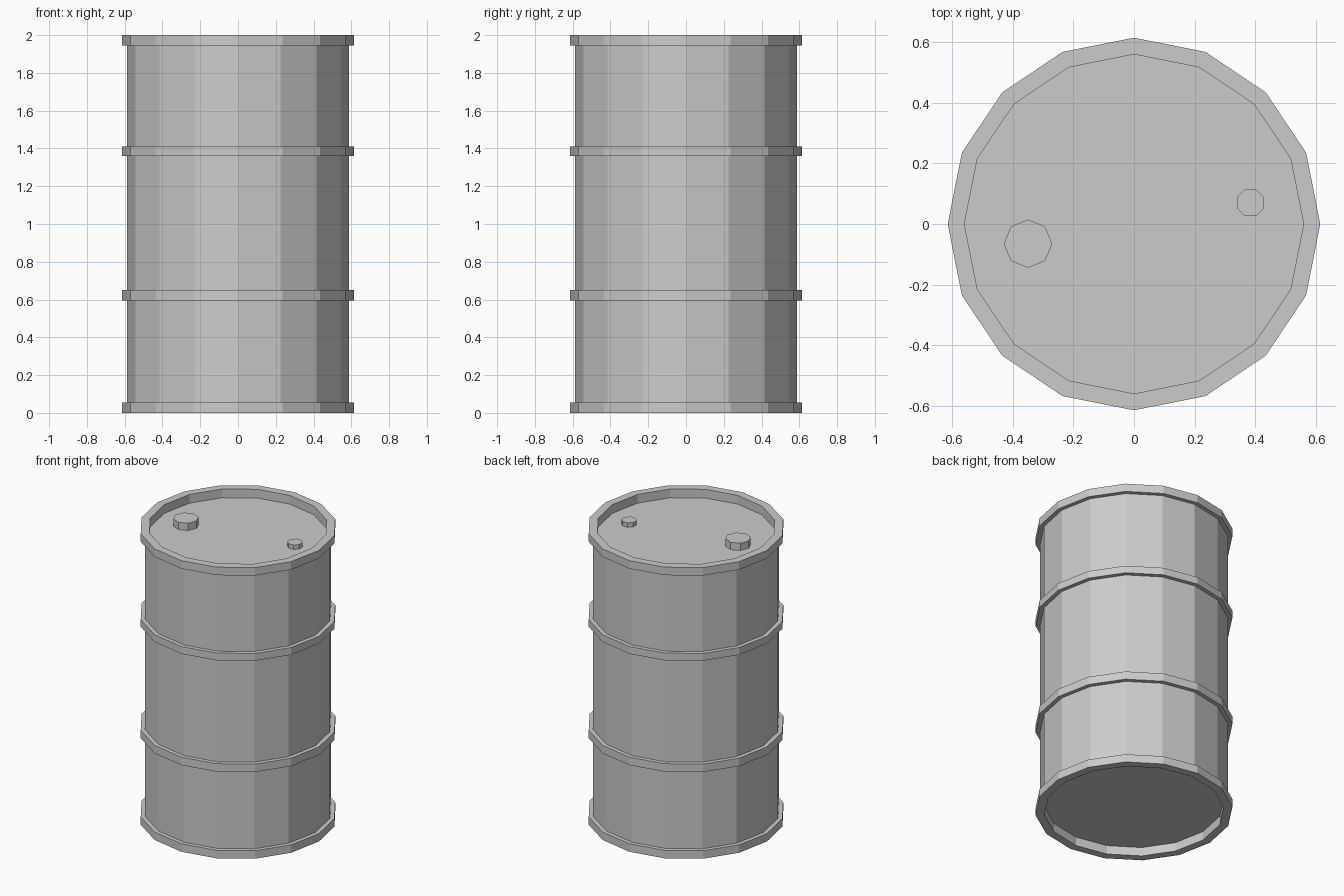
import bpy, bmesh
from math import pi, cos, sin

if "Cube" in bpy.data.objects:
    bpy.data.objects.remove(bpy.data.objects["Cube"])

SIDES = 16
R_BODY, R_BAND, R_RIM = 0.587, 0.615, 0.56
RECESS = 0.06


def lathe(name, profile, sides, centre=(0, 0), turn=0.0):
    """Revolve (radius, z) points around z; both ends are closed with flat caps."""
    bm = bmesh.new()
    rings = []
    for r, z in profile:
        angles = [turn + 2 * pi * i / sides for i in range(sides)]
        rings.append([bm.verts.new((centre[0] + r * cos(a), centre[1] + r * sin(a), z))
                      for a in angles])
    for low, high in zip(rings, rings[1:]):
        for i in range(sides):
            j = (i + 1) % sides
            bm.faces.new((low[i], low[j], high[j], high[i]))
    bm.faces.new(rings[0][::-1])
    bm.faces.new(rings[-1])
    bmesh.ops.recalc_face_normals(bm, faces=bm.faces)
    mesh = bpy.data.meshes.new(name)
    bm.to_mesh(mesh)
    bm.free()
    obj = bpy.data.objects.new(name, mesh)
    bpy.context.collection.objects.link(obj)
    return obj


# Drum shell: recessed base, raised hoops, recessed lid
profile = [(R_RIM, RECESS), (R_RIM, 0)]
for low, high in [(0, 0.055), (0.595, 0.65), (1.36, 1.41), (1.945, 2)]:
    if low > 0:
        profile.append((R_BODY, low))
    profile += [(R_BAND, low), (R_BAND, high)]
    if high < 2:
        profile.append((R_BODY, high))
profile += [(R_RIM, 2), (R_RIM, 2 - RECESS)]
lathe("drum_shell", profile, SIDES)

# Screw caps standing on the lid
lid_z = 2 - RECESS
lathe("large_cap", [(0.08, lid_z), (0.08, lid_z + 0.05)], 8, (-0.35, -0.065))
lathe("small_cap", [(0.048, lid_z), (0.048, lid_z + 0.03)], 8, (0.384, 0.07), pi / 8)
